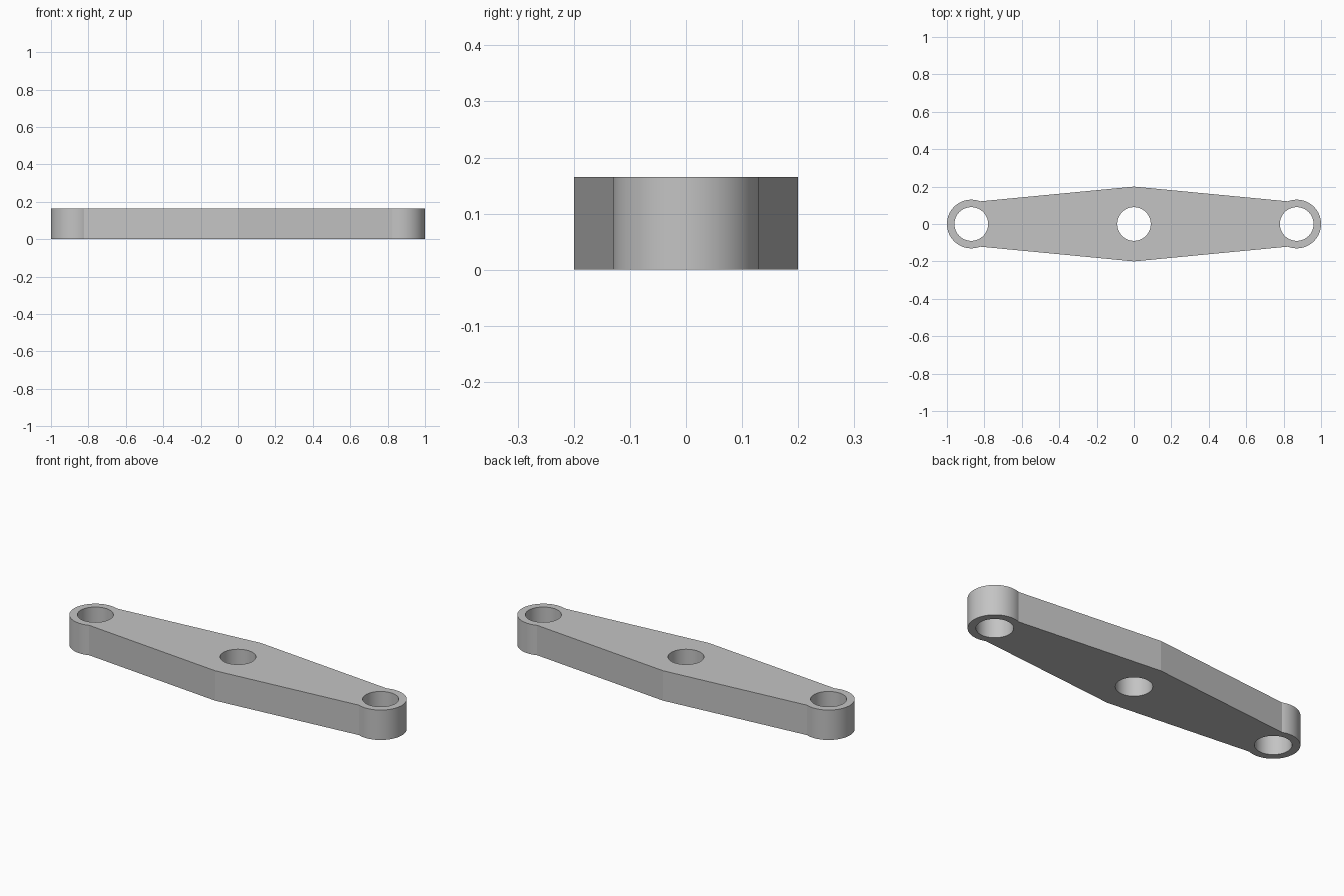
import bpy, bmesh, math

if "Cube" in bpy.data.objects:
    bpy.data.objects.remove(bpy.data.objects["Cube"], do_unlink=True)

HEIGHT = 0.165
END_R = 0.13
END_X = 1 - END_R
MID_W = 0.2
HOLE_R = 0.09

grey = bpy.data.materials.new("plain grey")
grey.use_nodes = True
grey.diffuse_color = (0.55, 0.55, 0.55, 1)
grey.node_tree.nodes["Principled BSDF"].inputs["Base Color"].default_value = grey.diffuse_color


def prism(name, points, z0, z1):
    """Extrude a closed outline straight up."""
    bm = bmesh.new()
    face = bm.faces.new([bm.verts.new((x, y, z0)) for x, y in points])
    top = bmesh.ops.extrude_face_region(bm, geom=[face])["geom"]
    verts = [v for v in top if isinstance(v, bmesh.types.BMVert)]
    bmesh.ops.translate(bm, verts=verts, vec=(0, 0, z1 - z0))
    bmesh.ops.recalc_face_normals(bm, faces=bm.faces)
    mesh = bpy.data.meshes.new(name)
    bm.to_mesh(mesh)
    bm.free()
    mesh.materials.append(grey)
    obj = bpy.data.objects.new(name, mesh)
    bpy.context.collection.objects.link(obj)
    return obj


def arc(cx, radius, start, end, steps):
    angles = [start + (end - start) * i / steps for i in range(steps + 1)]
    return [(cx + radius * math.cos(a), radius * math.sin(a)) for a in angles]


# Tapered arm: rounded ends joined by tangent lines to the wide middle
reach = math.hypot(END_X, MID_W)
tangent = math.acos(END_R / reach) - math.atan2(MID_W, END_X)
tangent = math.pi - tangent
right_end = arc(END_X, END_R, -tangent, tangent, 64)
left_end = [(-x, -y) for x, y in right_end]
outline = right_end + [(0, MID_W)] + left_end + [(0, -MID_W)]
arm = prism("link_arm", outline, 0, HEIGHT)

# Three bolt holes cut through the arm
for x in (-END_X, 0, END_X):
    cutter = prism("hole_cutter", arc(x, HOLE_R, 0, math.tau, 96)[:-1], -0.1, HEIGHT + 0.1)
    cutter.hide_render = True
    bpy.context.view_layer.objects.active = arm
    cut = arm.modifiers.new("bolt hole", "BOOLEAN")
    cut.operation = "DIFFERENCE"
    cut.solver = "EXACT"
    cut.object = cutter
    bpy.ops.object.modifier_apply(modifier=cut.name)
    bpy.data.objects.remove(cutter, do_unlink=True)

# Smooth the round walls, keep rims and the middle ridge sharp
bpy.ops.object.select_all(action="DESELECT")
arm.select_set(True)
bpy.context.view_layer.objects.active = arm
bpy.ops.object.shade_smooth_by_angle(angle=math.radians(7))
